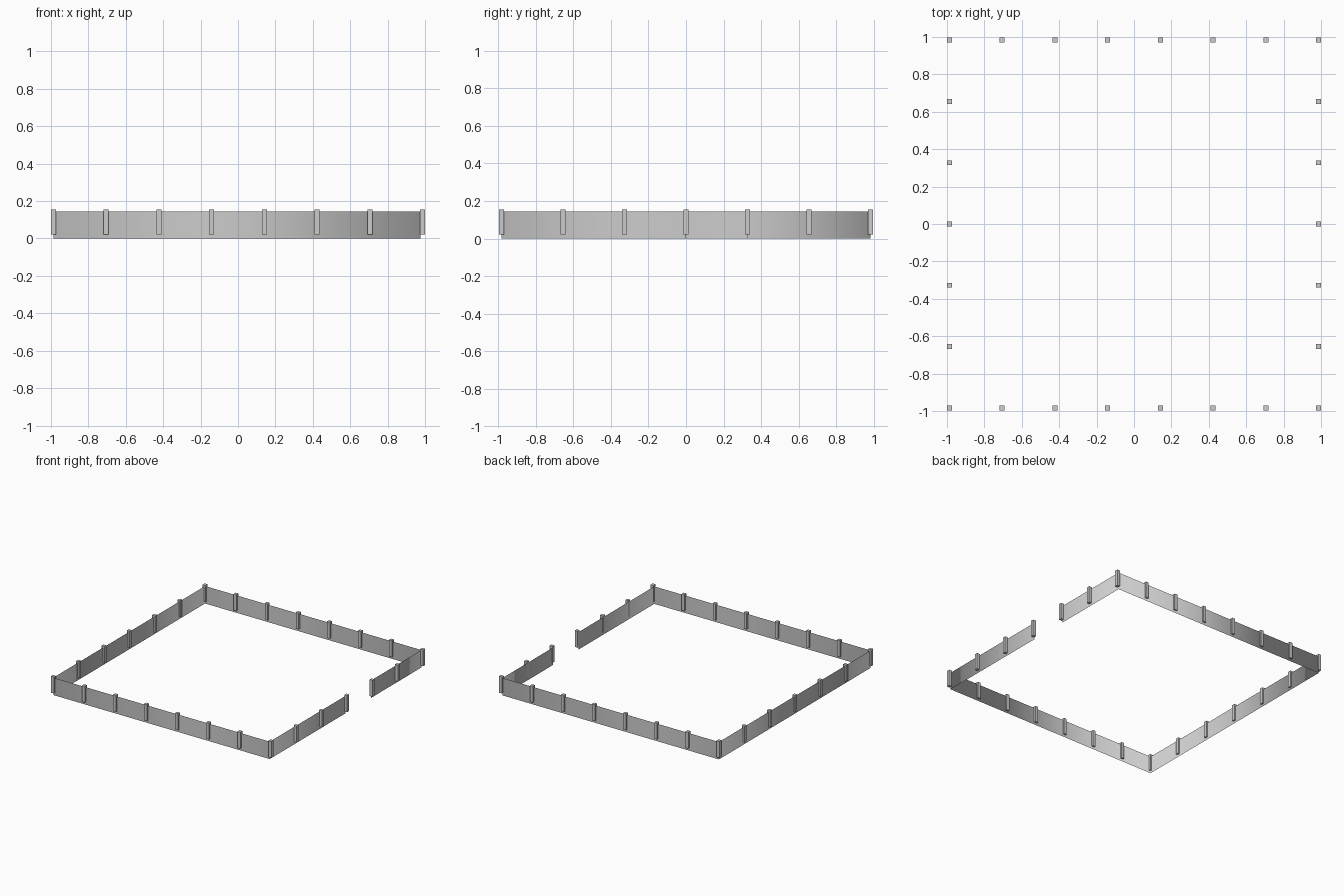
import bpy, bmesh
from mathutils import Matrix

if "Cube" in bpy.data.objects:
    bpy.data.objects.remove(bpy.data.objects["Cube"])

PX, PY = 0.987, 0.983        # post centre lines
POST_W, POST_LO, POST_HI = 0.026, 0.021, 0.156
WALL_TOP = 0.143
WALL_R = 0.976               # right-hand panel sits on the inner post faces
NX, NY = 7, 6                # bays per side
ystep = 2 * PY / NY


def finish(bm, name):
    mesh = bpy.data.meshes.new(name)
    bm.to_mesh(mesh)
    bm.free()
    ob = bpy.data.objects.new(name, mesh)
    bpy.context.collection.objects.link(ob)
    return ob


# thin fence panel: one open strip around the plot, gateway in the right side
path = [(WALL_R, 0), (WALL_R, -PY), (-PX, -PY), (-PX, PY),
        (WALL_R, PY), (WALL_R, ystep)]
bm = bmesh.new()
cols = [(bm.verts.new((x, y, 0)), bm.verts.new((x, y, WALL_TOP))) for x, y in path]
for (a, b), (c, d) in zip(cols, cols[1:]):
    # wound so that the normals face outwards
    bm.faces.new((c, a, b, d)).smooth = True
finish(bm, "fence_panel")

# square posts along all four sides
spots = []
for i in range(NX + 1):
    x = -PX + i * 2 * PX / NX
    spots += [(x, -PY), (x, PY)]
for j in range(1, NY):
    y = -PY + j * ystep
    spots += [(-PX, y), (PX, y)]
bm = bmesh.new()
for x, y in spots:
    m = Matrix.Translation((x, y, (POST_LO + POST_HI) / 2)) @ \
        Matrix.Diagonal((POST_W, POST_W, POST_HI - POST_LO, 1))
    bmesh.ops.create_cube(bm, size=1, matrix=m)
finish(bm, "fence_posts")
